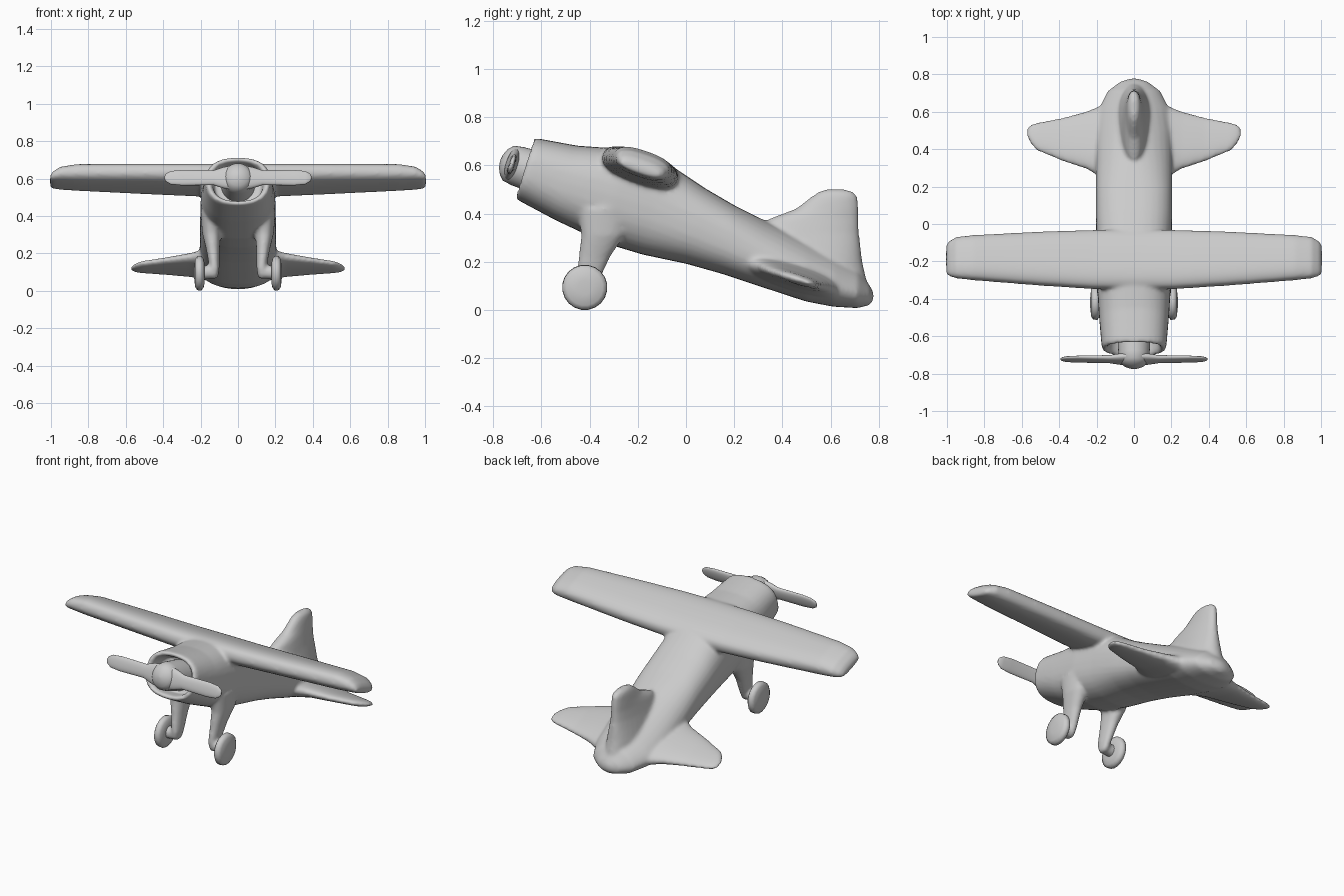
import bpy, bmesh, math
from mathutils import Vector

if "Cube" in bpy.data.objects:
    bpy.data.objects.remove(bpy.data.objects["Cube"])

TAU = 2 * math.pi
SEG = 32


def power(v, n):
    return math.copysign(abs(v) ** (2 / n), v)


def loft(bm, rings):
    """Closed skin through a list of equal-length point rings."""
    vs = [[bm.verts.new(p) for p in r] for r in rings]
    n = len(vs[0])
    faces = [bm.faces.new((a[i], a[(i + 1) % n], b[(i + 1) % n], b[i]))
             for a, b in zip(vs, vs[1:]) for i in range(n)]
    faces += [bm.faces.new(vs[0]), bm.faces.new(vs[-1])]
    bmesh.ops.recalc_face_normals(bm, faces=faces)


def finish(bm, name, angle=40):
    me = bpy.data.meshes.new(name)
    bm.to_mesh(me)
    bm.free()
    ob = bpy.data.objects.new(name, me)
    bpy.context.collection.objects.link(ob)
    bpy.ops.object.select_all(action='DESELECT')
    ob.select_set(True)
    bpy.context.view_layer.objects.active = ob
    bpy.ops.object.shade_smooth_by_angle(angle=math.radians(angle))
    return ob


def body_ring(top, bot, w, f=0.5, n=2.5, up=2.5):
    """Fuselage section between a top and a bottom point; f = height of widest line."""
    a, b = Vector((0, *bot)), Vector((0, *top))
    out = []
    for i in range(SEG):
        t = TAU * i / SEG
        e = up if math.sin(t) > 0 else n
        c, s = power(math.cos(t), e), power(math.sin(t), e)
        out.append(a.lerp(b, f + (1 - f if s > 0 else f) * s) + Vector((w * c, 0, 0)))
    return out


def foil(x, y, z, a, b, pitch, n=2.6):
    """Wing-like section in the yz plane, pitched nose up."""
    p = math.radians(pitch)
    out = []
    for i in range(SEG):
        t = TAU * i / SEG
        u, v = a * power(math.cos(t), n), b * power(math.sin(t), n)
        out.append((x, y + u * math.cos(p) + v * math.sin(p),
                    z - u * math.sin(p) + v * math.cos(p)))
    return out


def flat_ring(x, y, z, rx, ry, n=2.2):
    """Horizontal section for fin and legs."""
    return [(x + rx * power(math.cos(TAU * i / SEG), n),
             y + ry * power(math.sin(TAU * i / SEG), n), z) for i in range(SEG)]


def span(bm, sections, pitch, n=2.6):
    """Loft half-span sections across both sides."""
    full = [(-s[0], *s[1:]) for s in reversed(sections) if s[0] > 0] + sections
    loft(bm, [foil(*s, pitch, n) for s in full])


def lathe(bm, origin, axis, profile, seg=SEG):
    """Revolve (distance, radius) pairs about an axis."""
    o, ax = Vector(origin), Vector(axis).normalized()
    u = ax.orthogonal().normalized()
    v = ax.cross(u)
    loft(bm, [[o + ax * d + r * (u * math.cos(TAU * i / seg) + v * math.sin(TAU * i / seg))
               for i in range(seg)] for d, r in profile])


AXIS = Vector((0, -0.955, 0.30))      # thrust line
NOSE = Vector((0, -0.67, 0.588))      # centre of cowl mouth


def cowl(scale, back):
    c = NOSE - AXIS * back
    h = Vector((0, 0.04, 0.128)) * scale
    return body_ring((c + h)[1:], (c - h)[1:], 0.172 * scale)


# Airframe: fuselage with hollow cowl mouth
bm = bmesh.new()
rings = [cowl(0.74, 0.09), cowl(0.80, 0.02), cowl(0.86, 0.0), cowl(0.96, 0.0), cowl(1.01, 0.02)]
rings += [body_ring(*s) for s in [
    ((-0.45, 0.682), (-0.54, 0.372), 0.187),
    ((-0.25, 0.668), (-0.34, 0.278), 0.20),
    ((-0.08, 0.612), (-0.18, 0.230), 0.20),
    ((0.08, 0.505), (0.0, 0.192), 0.205),
    ((0.20, 0.435), (0.15, 0.150), 0.205, 0.48),
    ((0.34, 0.365), (0.30, 0.100), 0.205, 0.42, 2.4, 2.1),
    ((0.50, 0.290), (0.50, 0.035), 0.205, 0.38, 2.2, 1.7),
    ((0.62, 0.230), (0.61, 0.014), 0.19, 0.38, 2.2, 1.5),
    ((0.715, 0.17), (0.71, 0.008), 0.14, 0.40, 2.2, 1.6),
    ((0.76, 0.105), (0.76, 0.02), 0.075, 0.45, 2, 2),
    ((0.778, 0.075), (0.778, 0.04), 0.02, 0.5, 2, 2)]]
loft(bm, rings)

# Main wing
span(bm, [(0, -0.19, 0.590, 0.168, 0.066), (0.22, -0.19, 0.592, 0.164, 0.064),
          (0.5, -0.185, 0.598, 0.150, 0.060), (0.86, -0.18, 0.606, 0.125, 0.055),
          (0.95, -0.18, 0.602, 0.115, 0.045), (0.99, -0.185, 0.592, 0.098, 0.030),
          (1.005, -0.19, 0.585, 0.08, 0.015)], 19)

# Tailplane
span(bm, [(0, 0.44, 0.14, 0.20, 0.06), (0.17, 0.44, 0.14, 0.205, 0.055),
          (0.25, 0.448, 0.138, 0.162, 0.040), (0.38, 0.452, 0.132, 0.122, 0.028),
          (0.52, 0.467, 0.126, 0.078, 0.020), (0.555, 0.482, 0.122, 0.052, 0.014),
          (0.57, 0.488, 0.12, 0.03, 0.008)], 17.5, 2.3)

# Tail fin
loft(bm, [flat_ring(0, (a + b) / 2, z, w, (b - a) / 2) for z, a, b, w in [
    (0.05, 0.45, 0.765, 0.09), (0.20, 0.27, 0.732, 0.095), (0.32, 0.28, 0.718, 0.065),
    (0.38, 0.35, 0.716, 0.052), (0.42, 0.455, 0.716, 0.044), (0.47, 0.52, 0.712, 0.036),
    (0.49, 0.55, 0.695, 0.028), (0.50, 0.58, 0.66, 0.015)]])

# Landing legs with axles
for s in (-1, 1):
    loft(bm, [flat_ring(s * x, y, z, rx, ry) for x, y, z, rx, ry in [
        (0.14, -0.34, 0.42, 0.06, 0.11), (0.142, -0.345, 0.31, 0.05, 0.09),
        (0.134, -0.38, 0.22, 0.036, 0.065), (0.126, -0.41, 0.12, 0.026, 0.05),
        (0.124, -0.415, 0.075, 0.018, 0.032), (0.124, -0.415, 0.065, 0.008, 0.015)]])
    lathe(bm, (0, -0.42, 0.097), (s, 0, 0), [(0.12, 0.034), (0.15, 0.034), (0.205, 0.04)])

# Blend all the airframe pieces into one soft skin
frame = finish(bm, "airframe")
rem = frame.modifiers.new("blend", 'REMESH')
rem.mode = 'VOXEL'
rem.voxel_size = 0.01
rem.use_smooth_shade = True
smo = frame.modifiers.new("soften", 'SMOOTH')
smo.factor = 0.5
smo.iterations = 8

# Wheels
for s, side in ((-1, "left"), (1, "right")):
    bm = bmesh.new()
    lathe(bm, (0, -0.42, 0.094), (s, 0, 0),
          [(0.178, 0.05), (0.184, 0.078), (0.196, 0.094), (0.218, 0.092), (0.229, 0.075), (0.234, 0.03)], 20)
    finish(bm, side + "_wheel", 60)

# Propeller hub
bm = bmesh.new()
lathe(bm, NOSE, AXIS, [(-0.10, 0.09), (0.03, 0.083), (0.07, 0.076), (0.09, 0.055), (0.102, 0.028), (0.106, 0.004)])
finish(bm, "propeller_hub", 60)

# Propeller blades
bm = bmesh.new()
py, pz = (NOSE + AXIS * 0.055)[1:]
span(bm, [(0, py, pz, 0.075, 0.028), (0.08, py, pz, 0.058, 0.024), (0.13, py, pz, 0.041, 0.018),
          (0.30, py, pz, 0.043, 0.013), (0.36, py, pz, 0.037, 0.011), (0.385, py, pz, 0.022, 0.008),
          (0.392, py, pz, 0.010, 0.004)], -72.6, 2.2)
finish(bm, "propeller_blades", 60)
